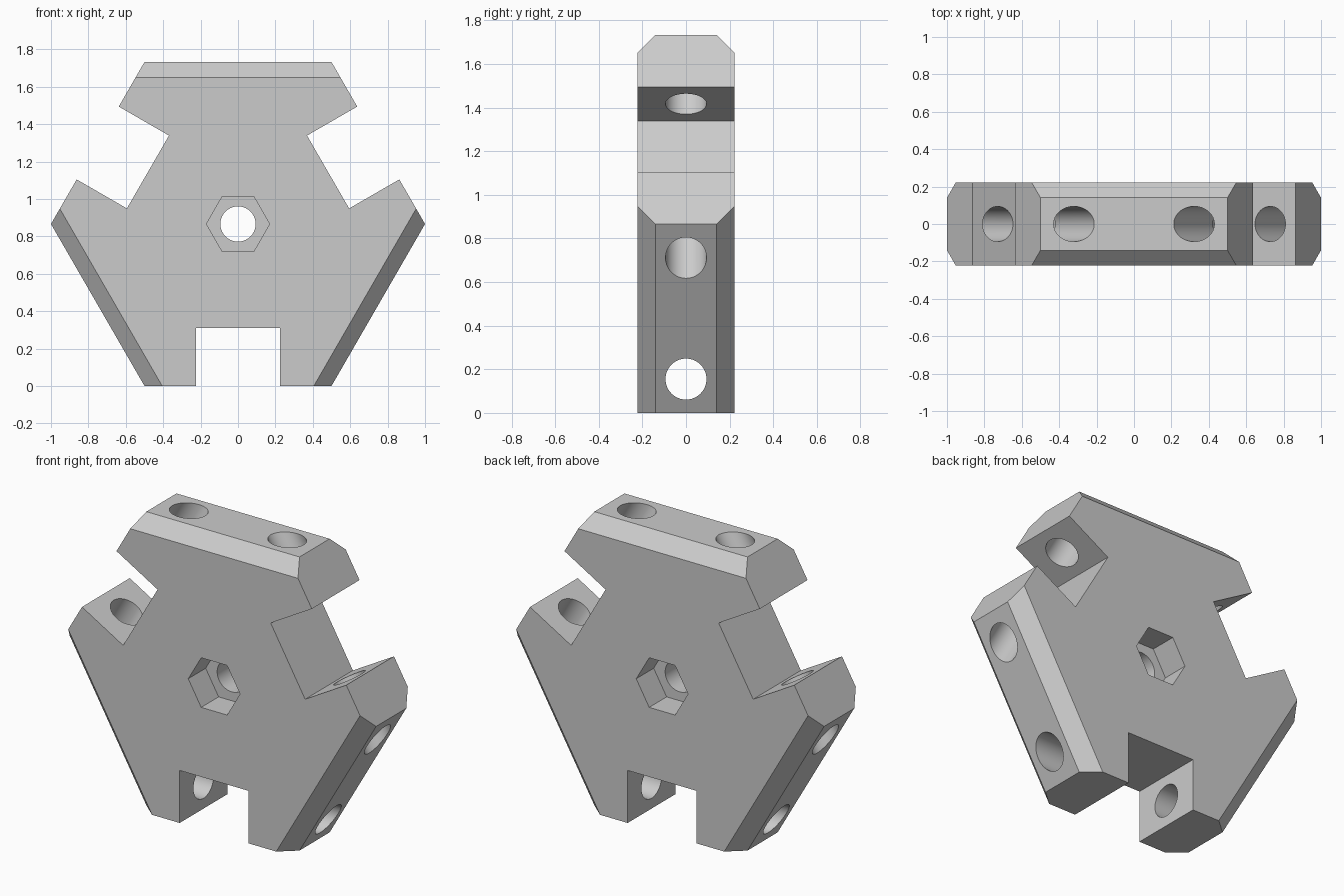
import bpy, bmesh
from math import sin, cos, pi, radians, sqrt
from mathutils import Matrix, Vector

old = bpy.data.objects.get("Cube")
if old:
    bpy.data.objects.remove(old, do_unlink=True)

APOTHEM = sqrt(3) / 2      # hexagon with unit sides
HALF = 0.2225              # half of the thickness
SLOT_W, SLOT_D = 0.225, 0.31
CHAMFER = 0.082
HOLE_R = 0.094
CENTRE = Matrix.Translation((0, 0, APOTHEM))


def prism(points, y0, y1):
    """Extrude an x-z outline along y."""
    bm = bmesh.new()
    face = bm.faces.new([bm.verts.new((x, y0, z)) for x, z in points])
    extruded = bmesh.ops.extrude_face_region(bm, geom=[face])["geom"]
    verts = [v for v in extruded if isinstance(v, bmesh.types.BMVert)]
    bmesh.ops.translate(bm, verts=verts, vec=(0, y1 - y0, 0))
    bmesh.ops.recalc_face_normals(bm, faces=bm.faces)
    return bm


def ring(radius, sides):
    return [(radius * cos(2 * pi * i / sides), radius * sin(2 * pi * i / sides))
            for i in range(sides)]


def add_object(name, bm, matrix):
    bmesh.ops.transform(bm, matrix=matrix, verts=bm.verts)
    mesh = bpy.data.meshes.new(name)
    bm.to_mesh(mesh)
    bm.free()
    obj = bpy.data.objects.new(name, mesh)
    bpy.context.collection.objects.link(obj)
    return obj


# Hexagonal plate outline with a square slot in every other side
side = [(-0.5, -APOTHEM), (-SLOT_W, -APOTHEM), (-SLOT_W, SLOT_D - APOTHEM),
        (SLOT_W, SLOT_D - APOTHEM), (SLOT_W, -APOTHEM), (0.5, -APOTHEM)]
turns = [radians(120 * k) for k in range(3)]
outline = [(x * cos(a) - z * sin(a), x * sin(a) + z * cos(a))
           for a in turns for x, z in side]
bm = prism(outline, -HALF, HALF)

# Chamfer the long edges of the three unslotted sides
long_edges = [e for e in bm.edges if e.calc_length() > 0.9
              and abs(e.verts[0].co.y - e.verts[1].co.y) < 0.01]
bmesh.ops.bevel(bm, geom=long_edges, offset=CHAMFER, offset_type='OFFSET',
                segments=1, profile=0.5, affect='EDGES')
plate = add_object("connector_plate", bm, CENTRE)

# Cutters: cross holes through the slot walls, centre bore, nut recesses
cutters = []
for a in turns:
    place = (CENTRE @ Matrix.Rotation(-a, 4, 'Y')
             @ Matrix.Translation((0, 0, SLOT_D / 2 - APOTHEM))
             @ Matrix.Rotation(pi / 2, 4, 'Z'))
    cutters.append(add_object("cross_hole_cutter", prism(ring(HOLE_R, 64), -1, 1), place))
cutters.append(add_object("bore_cutter", prism(ring(HOLE_R, 64), -0.5, 0.5), CENTRE))
for s in (-1, 1):
    cutters.append(add_object("nut_recess_cutter",
                              prism(ring(0.169, 6), s * 0.06, s * 0.4), CENTRE))

bpy.ops.object.select_all(action='DESELECT')
bpy.context.view_layer.objects.active = plate
plate.select_set(True)
for cutter in cutters:
    cutter.hide_render = True
    mod = plate.modifiers.new("cut", 'BOOLEAN')
    mod.operation = 'DIFFERENCE'
    mod.solver = 'EXACT'
    mod.object = cutter
    bpy.ops.object.modifier_apply(modifier=mod.name)
    bpy.data.objects.remove(cutter, do_unlink=True)

# Plain grey material
grey = bpy.data.materials.new("light grey")
grey.use_nodes = True
colour = (0.6, 0.6, 0.6, 1)
grey.diffuse_color = colour
grey.node_tree.nodes["Principled BSDF"].inputs["Base Color"].default_value = colour
plate.data.materials.clear()
plate.data.materials.append(grey)

# Smooth bores, crisp edges
bpy.ops.object.shade_smooth_by_angle(angle=radians(25))
